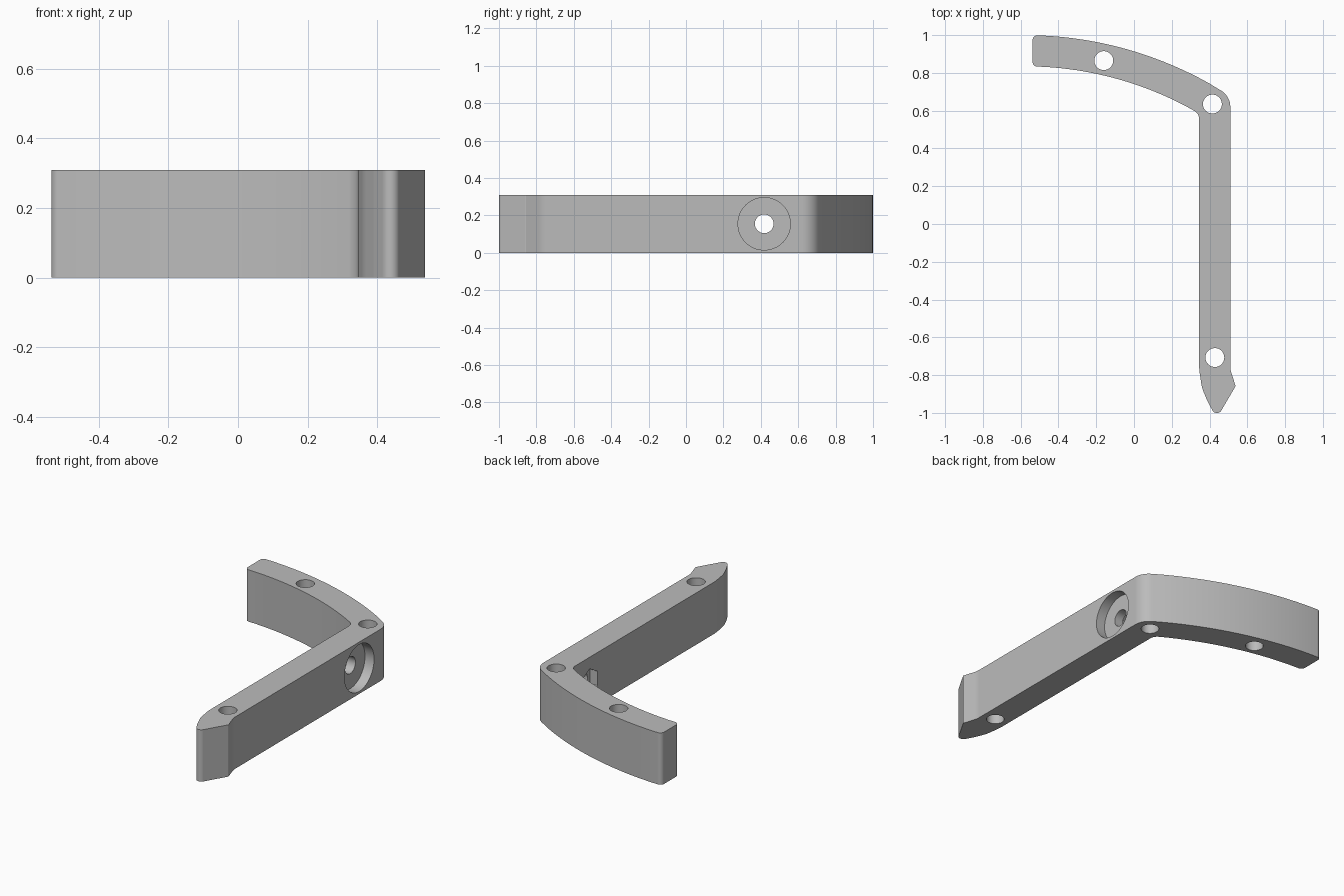
import bpy
import bmesh
import math
from mathutils import Vector, Matrix

cube = bpy.data.objects.get("Cube")
if cube:
    bpy.data.objects.remove(cube, do_unlink=True)

HEIGHT = 0.31
ARC_CENTRE = Vector((-0.58, -1.0))

COLOUR = (0.5, 0.5, 0.5, 1)
grey = bpy.data.materials.new("plain_grey")
grey.use_nodes = True
grey.diffuse_color = COLOUR
grey.node_tree.nodes["Principled BSDF"].inputs["Base Color"].default_value = COLOUR


def on_arc(radius, x):
    dx = x - ARC_CENTRE.x
    return Vector((x, ARC_CENTRE.y + math.sqrt(radius ** 2 - dx ** 2)))


def arc(radius, x0, x1, steps=20):
    """Unrounded points strictly between two x positions on the arm's arc."""
    return [(on_arc(radius, x0 + (x1 - x0) * i / steps), 0) for i in range(1, steps)]


def fillet(corners, steps=8):
    """Round each corner of a closed outline by its own radius."""
    outline = []
    for i, (p, r) in enumerate(corners):
        if not r:
            outline.append(p)
            continue
        a = (corners[i - 1][0] - p).normalized()
        b = (corners[(i + 1) % len(corners)][0] - p).normalized()
        half = a.angle(b) / 2
        centre = p + (a + b).normalized() * r / math.sin(half)
        start = p + a * r / math.tan(half) - centre
        end = p + b * r / math.tan(half) - centre
        first = math.atan2(start.y, start.x)
        sweep = math.remainder(math.atan2(end.y, end.x) - first, math.tau)
        for k in range(steps + 1):
            t = first + sweep * k / steps
            outline.append(centre + r * Vector((math.cos(t), math.sin(t))))
    return outline


def prism(name, outline, low, high, matrix=Matrix()):
    """Closed solid between two heights, from a flat outline."""
    bm = bmesh.new()
    bottom = [bm.verts.new((p.x, p.y, low)) for p in outline]
    top = [bm.verts.new((p.x, p.y, high)) for p in outline]
    bm.faces.new(bottom)
    bm.faces.new(top)
    for i in range(len(outline)):
        bm.faces.new((bottom[i - 1], bottom[i], top[i], top[i - 1]))
    bm.transform(matrix)
    bmesh.ops.recalc_face_normals(bm, faces=bm.faces)
    mesh = bpy.data.meshes.new(name)
    bm.to_mesh(mesh)
    bm.free()
    mesh.materials.append(grey)
    obj = bpy.data.objects.new(name, mesh)
    bpy.context.collection.objects.link(obj)
    return obj


def cutter(name, centre, radius, depth, sideways=False, sides=48):
    """Round or many-sided cutter along z, or along x when sideways."""
    turn = Matrix.Rotation(math.pi / 2, 4, 'Y') if sideways else Matrix()
    angles = [math.tau * i / sides for i in range(sides)]
    circle = [radius * Vector((math.cos(t), math.sin(t))) for t in angles]
    obj = prism(name, circle, -depth / 2, depth / 2, Matrix.Translation(centre) @ turn)
    obj.hide_render = True
    return obj


# Outline: curved arm, straight leg and hooked tip, clockwise from the arm end
OUTER, INNER = 2.0, 1.835
LEFT, LEG_IN, LEG_OUT = -0.537, 0.345, 0.51
corners = [(on_arc(OUTER, LEFT), 0.025)]
corners += arc(OUTER, LEFT + 0.03, 0.44)
corners += [(on_arc(OUTER, LEG_OUT), 0.1)]
hook = [(LEG_OUT, -0.77, 0.12), (0.538, -0.858, 0.008), (0.438, -1.029, 0.027),
        (0.39, -0.94, 0.1), (0.36, -0.87, 0.2), (LEG_IN, -0.77, 0.3)]
corners += [(Vector((x, y)), r) for x, y, r in hook]
corners += [(on_arc(INNER, LEG_IN), 0.05)]
corners += arc(INNER, 0.31, LEFT + 0.03)
corners += [(on_arc(INNER, LEFT), 0.025)]
bracket = prism("angled_bracket", fillet(corners), 0, HEIGHT)

# Vertical pin holes, then the cross bore with its round recess and nut pocket
MID, BORE_Y = HEIGHT / 2, 0.418
cutters = [cutter("pin_hole", (x, y, MID), 0.05, 1)
           for x, y in ((-0.16, 0.865), (0.415, 0.635), (0.428, -0.707))]
cutters += [
    cutter("cross_bore", (0.43, BORE_Y, MID), 0.05, 0.5, True),
    cutter("round_recess", (LEG_OUT + 0.04, BORE_Y, MID), 0.14, 0.2, True, 64),
    cutter("nut_pocket", (LEG_IN - 0.05, BORE_Y, MID), 0.085, 0.2, True, 6),
]
bpy.ops.object.select_all(action='DESELECT')
bpy.context.view_layer.objects.active = bracket
bracket.select_set(True)
for tool in cutters:
    cut = bracket.modifiers.new(tool.name, 'BOOLEAN')
    cut.operation = 'DIFFERENCE'
    cut.solver = 'EXACT'
    cut.object = tool
    bpy.ops.object.modifier_apply(modifier=cut.name)
    bpy.data.objects.remove(tool, do_unlink=True)

# Smooth curves that leave the large faces flat
bpy.ops.object.shade_smooth_by_angle(angle=math.radians(30))
bracket.modifiers.new("weighted_normals", 'WEIGHTED_NORMAL').keep_sharp = True
